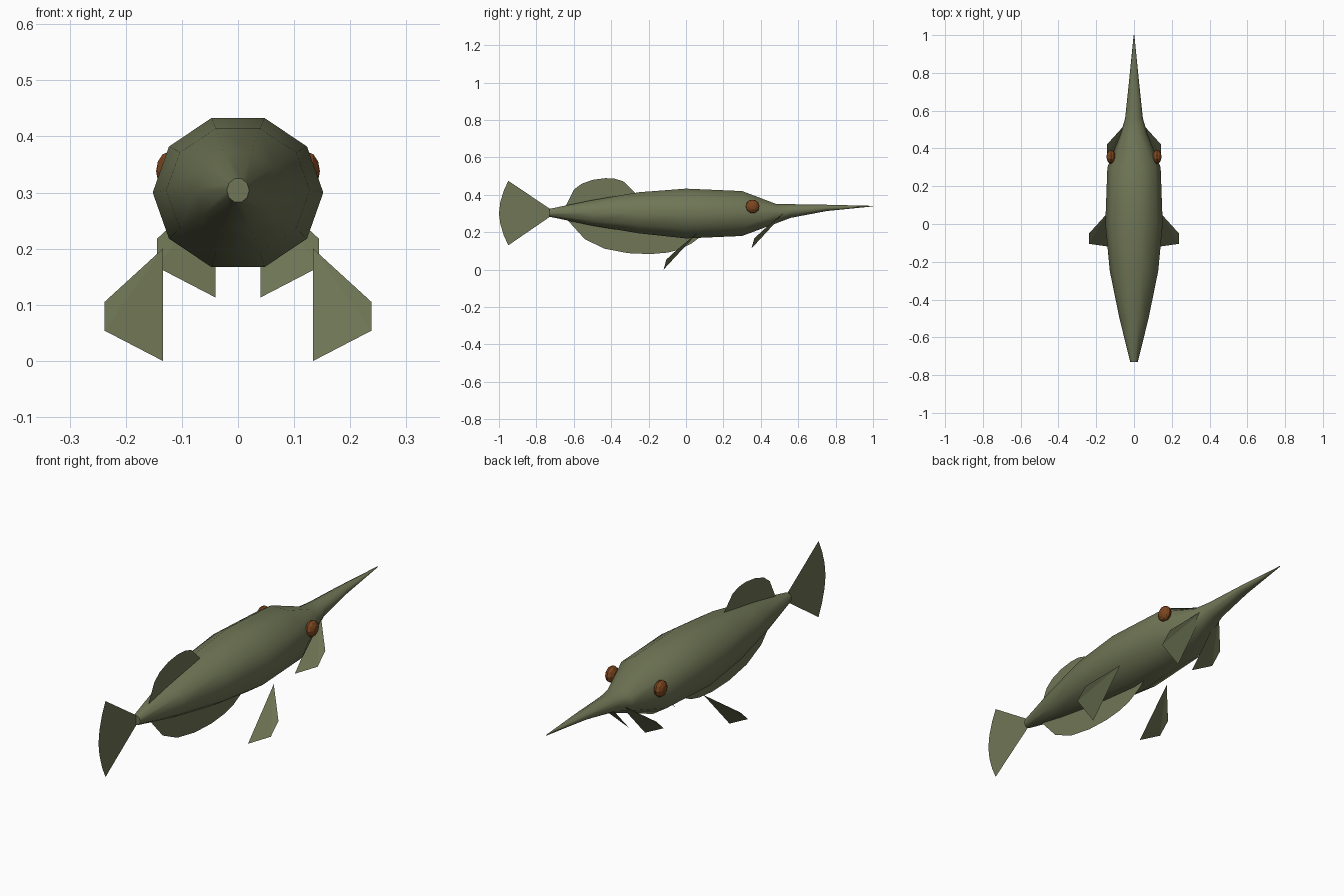
import bpy, bmesh, math

if "Cube" in bpy.data.objects:
    bpy.data.objects.remove(bpy.data.objects["Cube"])


def material(name, rgb):
    m = bpy.data.materials.new(name)
    m.diffuse_color = (*rgb, 1)
    m.use_nodes = True
    m.node_tree.nodes["Principled BSDF"].inputs["Base Color"].default_value = m.diffuse_color
    return m


green = material("olive_green", (0.160, 0.180, 0.092))
brown = material("eye_brown", (0.200, 0.061, 0.014))


def make(name, verts, faces, mat):
    mesh = bpy.data.meshes.new(name)
    mesh.from_pydata(verts, [], faces)
    mesh.materials.append(mat)
    ob = bpy.data.objects.new(name, mesh)
    bpy.context.collection.objects.link(ob)
    return ob


# Body: ten-sided rings as (y, half width, top z, bottom z), tail to snout tip
SIDES = 10
rings = [
    (-0.73, 0.020, 0.325, 0.283),
    (-0.50, 0.077, 0.372, 0.235),
    (-0.25, 0.128, 0.414, 0.194),
    (0.00, 0.152, 0.433, 0.167),
    (0.30, 0.141, 0.420, 0.180),
    (0.48, 0.070, 0.352, 0.247),
    (0.56, 0.047, 0.350, 0.277),
    (0.75, 0.027, 0.347, 0.313),
    (1.00, 0.002, 0.341, 0.338),
]
verts, faces = [], []
for y, half, top, bottom in rings:
    mid = (top + bottom) / 2
    rz = (top - bottom) / 2 / math.sin(math.radians(72))
    for i in range(SIDES):
        a = math.tau * i / SIDES
        verts.append((half * math.cos(a), y, mid + rz * math.sin(a)))
for r in range(len(rings) - 1):
    for i in range(SIDES):
        j = (i + 1) % SIDES
        a, b = r * SIDES, (r + 1) * SIDES
        faces.append((a + i, b + i, b + j, a + j))
faces.append(tuple(range(SIDES)))
last = (len(rings) - 1) * SIDES
faces.append(tuple(last + i for i in reversed(range(SIDES))))
body = make("body", verts, faces, green)
for p in body.data.polygons:
    p.use_smooth = len(p.vertices) == 4


# Upright fins on the centre line, given as (y, z) outlines
def centre_fin(name, outline):
    make(name, [(0, y, z) for y, z in outline], [tuple(range(len(outline)))], green)


centre_fin("tail_fin", [
    (-0.72, 0.32), (-0.95, 0.475), (-0.975, 0.42), (-0.993, 0.36), (-1.0, 0.30),
    (-0.993, 0.245), (-0.975, 0.185), (-0.95, 0.13), (-0.72, 0.288)])
centre_fin("dorsal_fin", [
    (-0.645, 0.335), (-0.60, 0.427), (-0.56, 0.458), (-0.50, 0.480), (-0.43, 0.489),
    (-0.38, 0.486), (-0.335, 0.472), (-0.27, 0.408), (-0.27, 0.37), (-0.60, 0.32)])
centre_fin("belly_fin", [
    (-0.64, 0.272), (-0.54, 0.162), (-0.435, 0.112), (-0.31, 0.088), (-0.19, 0.083),
    (-0.10, 0.091), (-0.035, 0.107), (0.03, 0.140), (0.08, 0.178), (-0.25, 0.23),
    (-0.60, 0.29)])


# Paired fins: a folded blade hanging down and back from its root
blade = [(0.134, -0.12, 0.0), (0.238, -0.105, 0.054),
         (0.238, -0.05, 0.105), (0.134, 0.065, 0.20)]
for side, s in (("right", 1), ("left", -1)):
    for name, off in (("pelvic_fin", (0, 0, 0)), ("pectoral_fin", (-0.094, 0.47, 0.113))):
        pts = [(s * (x + off[0]), y + off[1], z + off[2]) for x, y, z in blade]
        tris = [(0, 1, 3), (1, 2, 3)]
        if s < 0:
            tris = [t[::-1] for t in tris]
        make(f"{side}_{name}", pts, tris, green)

    # Eyes: flattened faceted balls with poles pointing sideways
    bpy.ops.mesh.primitive_uv_sphere_add(
        segments=10, ring_count=6, radius=1,
        location=(s * 0.122, 0.356, 0.338), rotation=(0, math.pi / 2, 0))
    eye = bpy.context.object
    eye.name = f"{side}_eye"
    eye.scale = (0.037, 0.037, 0.024)
    eye.data.materials.append(brown)
